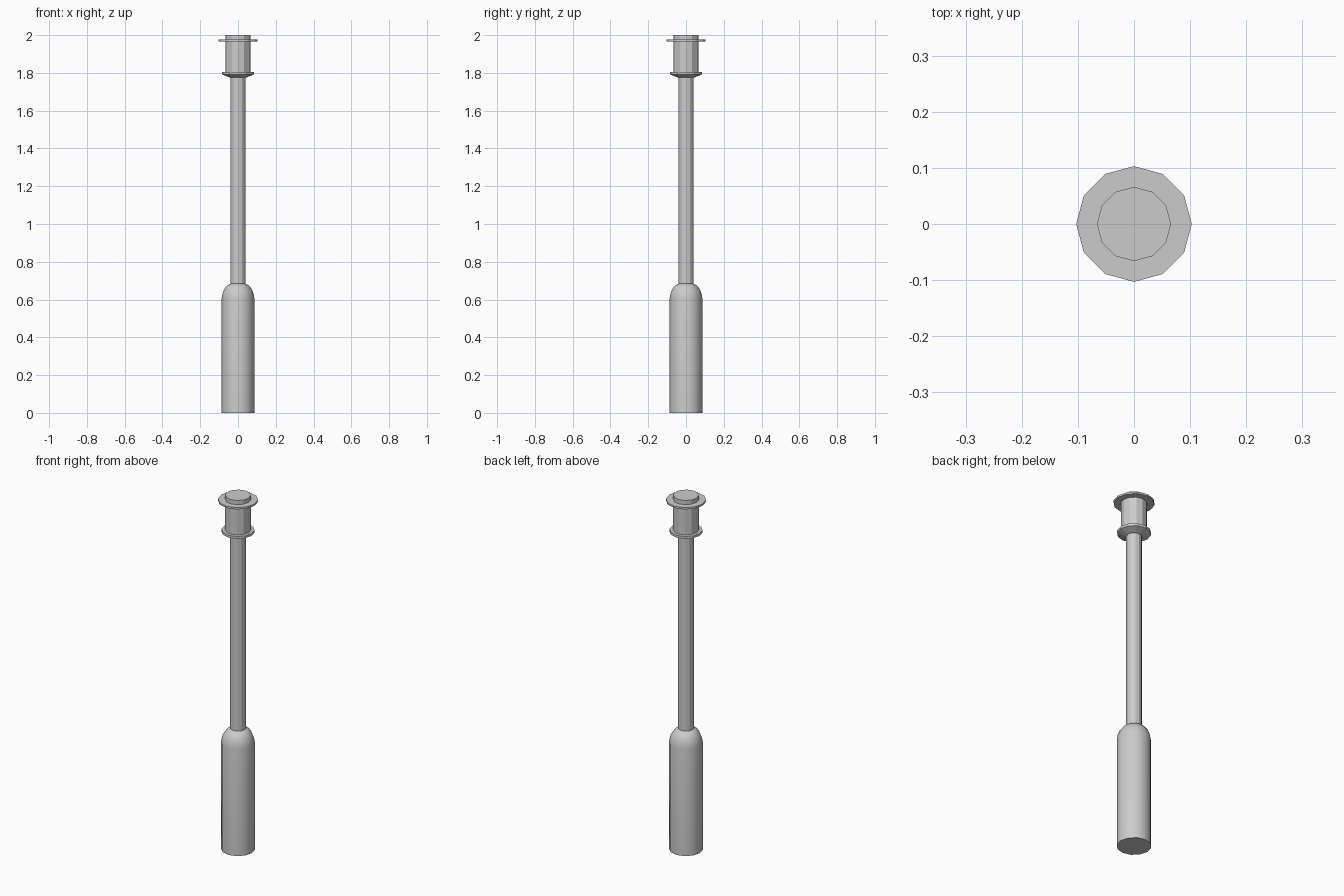
import bpy, bmesh, math

if "Cube" in bpy.data.objects:
    bpy.data.objects.remove(bpy.data.objects["Cube"])

SIDES = 12


def lathe(name, profile, smooth=False):
    """Revolve an (r, z) profile, bottom to top, with flat end caps."""
    bm = bmesh.new()
    rings = []
    for r, z in profile:
        rings.append([bm.verts.new((r * math.cos(math.tau * i / SIDES),
                                    r * math.sin(math.tau * i / SIDES), z))
                      for i in range(SIDES)])
    for low, high in zip(rings, rings[1:]):
        for i in range(SIDES):
            j = (i + 1) % SIDES
            bm.faces.new((low[i], low[j], high[j], high[i]))
    bm.faces.new(rings[0][::-1])
    bm.faces.new(rings[-1])
    mesh = bpy.data.meshes.new(name)
    bm.to_mesh(mesh)
    bm.free()
    obj = bpy.data.objects.new(name, mesh)
    bpy.context.collection.objects.link(obj)
    if smooth:
        bpy.ops.object.select_all(action='DESELECT')
        obj.select_set(True)
        bpy.context.view_layer.objects.active = obj
        bpy.ops.object.shade_smooth_by_angle(angle=math.radians(35))
    return obj


# Thick lower body with rounded shoulder
lathe("base_body", [(0.087, 0), (0.087, 0.605), (0.082, 0.632),
                    (0.072, 0.656), (0.058, 0.674), (0.04, 0.684)], smooth=True)

# Slim shaft
lathe("shaft", [(0.04, 0.67), (0.04, 1.785)])

# Lower collar, tapered underneath
lathe("lower_collar", [(0.045, 1.776), (0.085, 1.792), (0.085, 1.805)])

# Head cylinder
lathe("head", [(0.066, 1.795), (0.066, 2.0)])

# Thin disc around the head
lathe("upper_disc", [(0.103, 1.966), (0.103, 1.976)])
